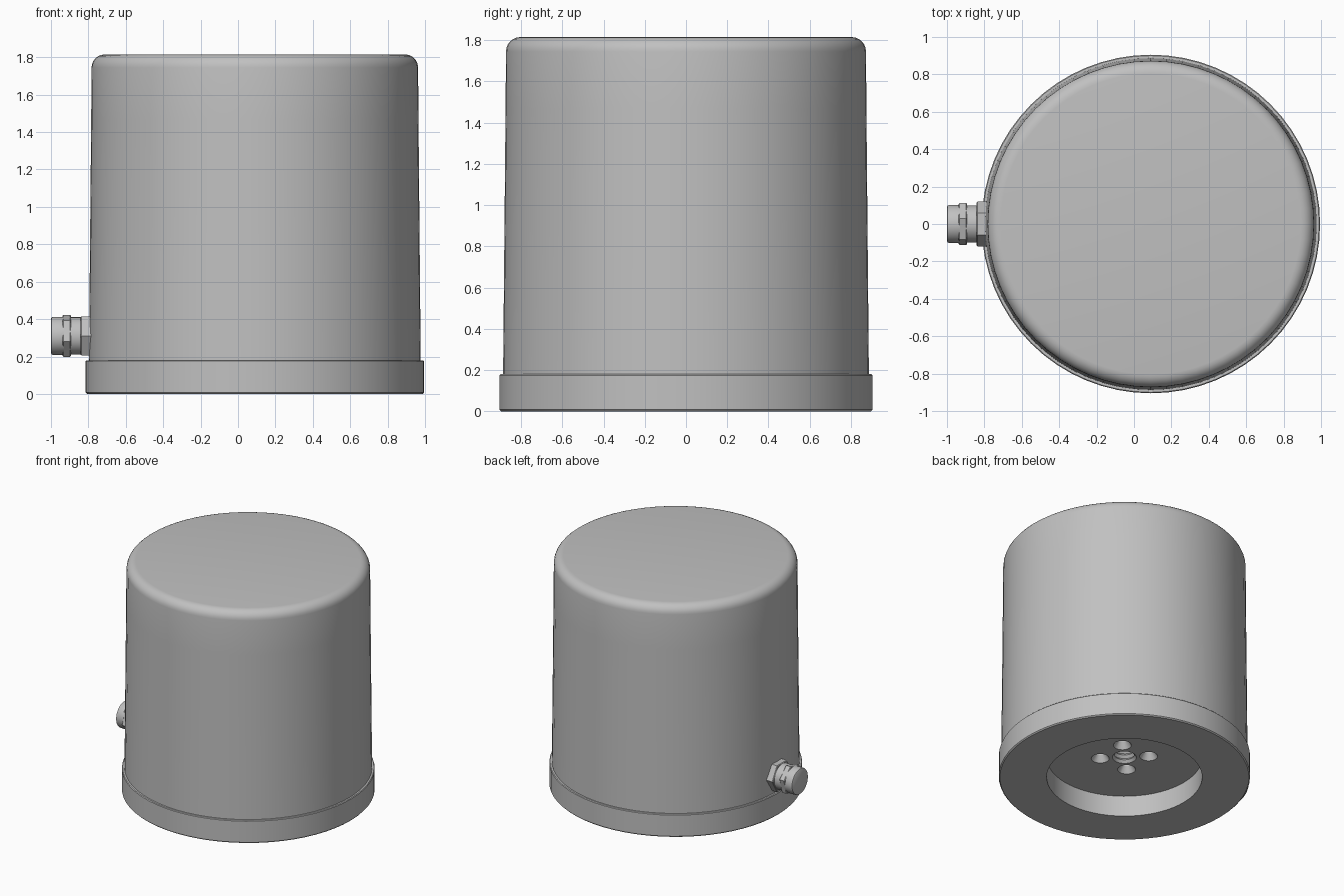
import bpy, bmesh, math
from mathutils import Vector, Matrix

if "Cube" in bpy.data.objects:
    bpy.data.objects.remove(bpy.data.objects["Cube"])

AXIS_X = 0.09      # centre of the round housing
GLAND_Z = 0.31     # height of the cable gland

grey = bpy.data.materials.new("light_grey_metal")
grey.use_nodes = True
grey.diffuse_color = (0.53, 0.53, 0.53, 1)
grey.node_tree.nodes["Principled BSDF"].inputs["Base Color"].default_value = grey.diffuse_color


def lathe(name, profile, sides=64, matrix=Matrix(), turn=0):
    """Revolve a (radius, height) profile around its own z axis."""
    bm = bmesh.new()
    start = Matrix.Rotation(math.radians(turn), 3, "Z")
    verts = [bm.verts.new(start @ Vector((r, 0, z))) for r, z in profile]
    edges = [bm.edges.new(pair) for pair in zip(verts, verts[1:])]
    bmesh.ops.spin(bm, geom=verts + edges, cent=(0, 0, 0), axis=(0, 0, 1),
                   angle=math.tau, steps=sides, use_duplicate=False)
    bmesh.ops.remove_doubles(bm, verts=bm.verts, dist=0.0005)
    bmesh.ops.recalc_face_normals(bm, faces=bm.faces)
    mesh = bpy.data.meshes.new(name)
    bm.to_mesh(mesh)
    bm.free()
    mesh.materials.append(grey)
    obj = bpy.data.objects.new(name, mesh)
    bpy.context.collection.objects.link(obj)
    obj.matrix_world = matrix
    return obj


def activate(obj):
    bpy.ops.object.select_all(action="DESELECT")
    obj.select_set(True)
    bpy.context.view_layer.objects.active = obj


def smooth(obj):
    activate(obj)
    bpy.ops.object.shade_smooth_by_angle(angle=math.radians(30))


def cut(target, cutter):
    cutter.hide_render = True
    activate(target)
    mod = target.modifiers.new("cut", "BOOLEAN")
    mod.operation = "DIFFERENCE"
    mod.solver = "EXACT"
    mod.object = cutter
    bpy.ops.object.modifier_apply(modifier=mod.name)
    bpy.data.objects.remove(cutter)


centre = Matrix.Translation((AXIS_X, 0, 0))

# Housing: slightly tapered can with a rounded top edge
fillet = 0.07
top, radius = 1.815, 0.873
arc = [(radius - fillet + fillet * math.cos(a), top - fillet + fillet * math.sin(a))
       for a in (math.pi / 2 * i / 6 for i in range(7))]
housing = lathe("housing", [(0.887, 0.175), (0.875, 1.47)] + arc + [(0, top)], matrix=centre)
smooth(housing)

# Base ring with a recess underneath; its hidden boss carries the holes
base = lathe("base", [(0, 0.45), (0.65, 0.45), (0.65, 0.18), (0.9, 0.18), (0.905, 0.175),
                      (0.905, 0.008), (0.897, 0), (0.56, 0), (0.56, 0.165), (0, 0.165)],
             matrix=centre)

# Four countersunk holes around a threaded centre hole
for i in range(4):
    a = math.radians(45 + 90 * i)
    spot = Matrix.Translation((AXIS_X + 0.175 * math.cos(a), 0.175 * math.sin(a), 0.165))
    cut(base, lathe("countersink_cutter", [(0, -0.02), (0.065, -0.02), (0.065, 0),
                                           (0.035, 0.05), (0.035, 0.12), (0, 0.12)], 24, spot))
thread = [(0.087 if i % 2 == 0 else 0.07, 0.02 * i) for i in range(9)]
cut(base, lathe("thread_cutter", [(0, -0.02), (0.087, -0.02)] + thread + [(0, 0.16)], 24,
                Matrix.Translation((AXIS_X, 0, 0.165))))
smooth(base)

# Cable gland on the right side: local z points outwards along -x
gland = Matrix.Translation((0, 0, GLAND_Z)) @ Matrix.Rotation(-math.pi / 2, 4, "Y")


def nut(name, r, low, high, turn):
    c = 0.005
    return lathe(name, [(0, low), (r - c, low), (r, low + c), (r, high - c), (r - c, high),
                        (0, high)], 6, gland, turn)


smooth(nut("gland_flange_nut", 0.12, 0.75, 0.842, 90))
smooth(nut("gland_cap_nut", 0.116, 0.893, 0.938, 15))
smooth(lathe("gland_collar", [(0, 0.83), (0.1, 0.83), (0.1, 0.9), (0, 0.9)], 32, gland))
smooth(lathe("gland_cap", [(0, 0.93), (0.102, 0.93), (0.102, 0.988), (0.099, 0.996),
                           (0.092, 1.0), (0, 1.0)], 32, gland))
